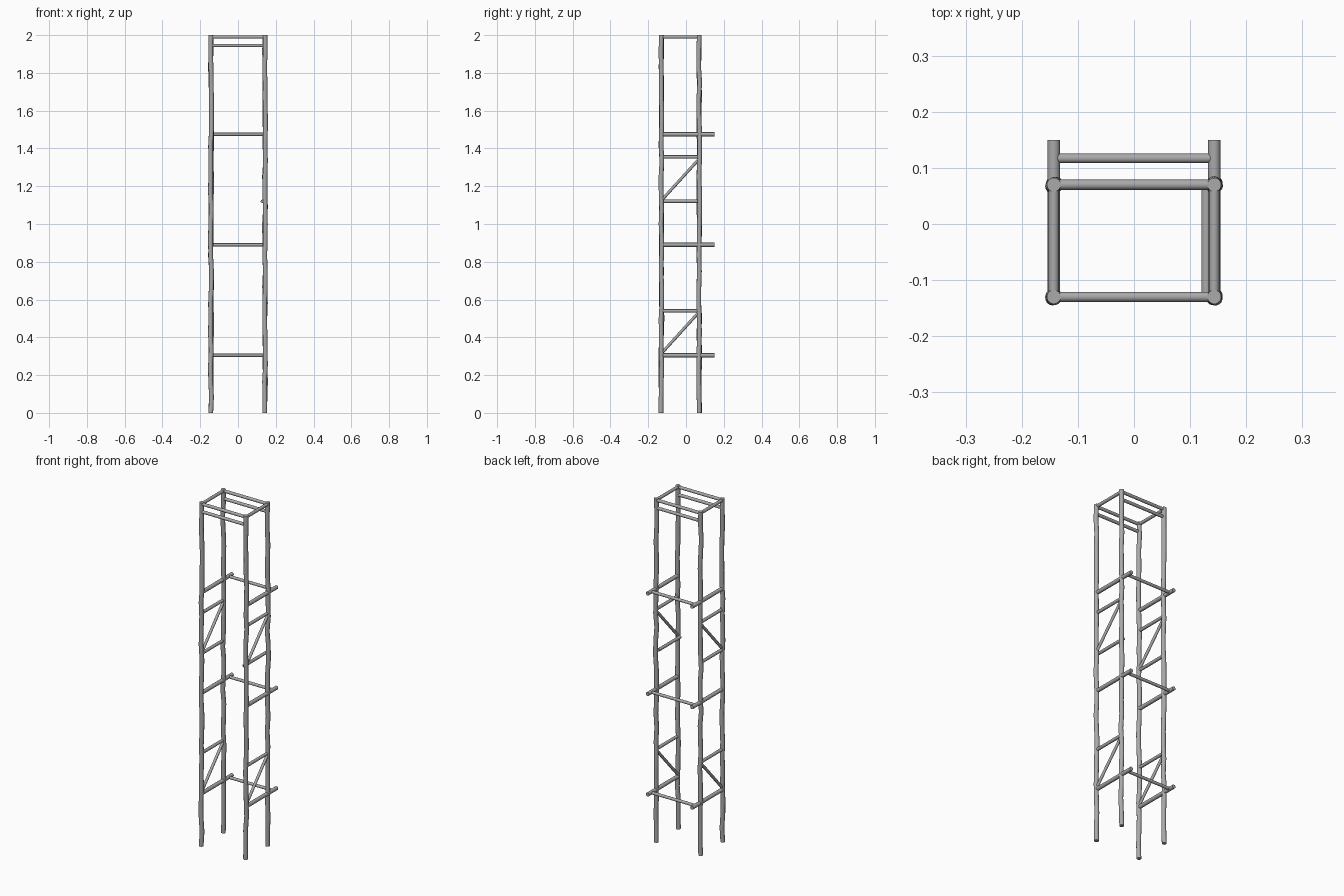
import bpy, bmesh, math, random
from mathutils import Vector

if "Cube" in bpy.data.objects:
    bpy.data.objects.remove(bpy.data.objects["Cube"], do_unlink=True)
random.seed(4)

steel = bpy.data.materials.new("grey_steel")
steel.use_nodes = True
GREY = (0.4, 0.4, 0.4, 1)
steel.diffuse_color = GREY
steel.node_tree.nodes["Principled BSDF"].inputs["Base Color"].default_value = GREY

X, FRONT, BACK, RAIL_END = 0.143, -0.13, 0.07, 0.15
TOP, SIDES = 1.99, 16


def tube(name, points, radius):
    """Capped round tube through a list of points."""
    points = [Vector(p) for p in points]
    turn = (points[-1] - points[0]).to_track_quat('Z', 'Y')
    bm = bmesh.new()
    rings = []
    for p in points:
        ring = []
        for i in range(SIDES):
            a = math.tau * i / SIDES
            offset = Vector((math.cos(a), math.sin(a), 0)) * radius
            ring.append(bm.verts.new(p + turn @ offset))
        rings.append(ring)
    for low, high in zip(rings, rings[1:]):
        for i in range(SIDES):
            j = (i + 1) % SIDES
            bm.faces.new((low[i], low[j], high[j], high[i]))
    bm.faces.new(rings[0][::-1])
    bm.faces.new(rings[-1])
    mesh = bpy.data.meshes.new(name)
    bm.to_mesh(mesh)
    bm.free()
    mesh.materials.append(steel)
    obj = bpy.data.objects.new(name, mesh)
    bpy.context.collection.objects.link(obj)
    bpy.ops.object.select_all(action='DESELECT')
    obj.select_set(True)
    bpy.context.view_layer.objects.active = obj
    bpy.ops.object.shade_smooth_by_angle(angle=math.radians(40))
    return obj


def post(name, x, y):
    """Upright pole with slight hand-worn waviness."""
    steps, wave = 24, 0.003
    points = []
    for i in range(steps + 1):
        amount = wave if i < steps else 0
        points.append((x + random.uniform(-amount, amount),
                       y + random.uniform(-amount, amount), 2 * i / steps))
    tube(name, points, 0.0125)


for side, x in (("left", X), ("right", -X)):
    # Corner posts
    post(f"{side}_front_post", x, FRONT)
    post(f"{side}_back_post", x, BACK)
    # Rails running past the back posts
    for level, z in (("lower", 0.305), ("middle", 0.89), ("upper", 1.475)):
        tube(f"{side}_{level}_rail", [(x, FRONT, z), (x, RAIL_END, z)], 0.011)
    # Short side rungs, one of them set slightly inward
    for level, z in (("lower", 0.54), ("middle", 1.12), ("upper", 1.355)):
        rung_x = 0.129 if side == "left" and level == "middle" else x
        tube(f"{side}_{level}_rung", [(rung_x, FRONT, z), (rung_x, BACK, z)], 0.009)
    tube(f"{side}_top_rung", [(x, FRONT, TOP), (x, BACK, TOP)], 0.009)
    # Diagonal braces
    for level, z in (("lower", 0.315), ("upper", 1.125)):
        tube(f"{side}_{level}_brace", [(x, FRONT, z), (x, BACK, z + 0.22)], 0.008)

# Crossbars resting on the rail ends
for level, z in (("lower", 0.305), ("middle", 0.89), ("upper", 1.475)):
    tube(f"{level}_crossbar", [(-X, 0.117, z), (X, 0.117, z)], 0.0085)

# Paired bars at the top, front and back
for end, y in (("front", FRONT), ("back", BACK)):
    for level, z in (("top", TOP), ("under", 1.945)):
        tube(f"{end}_{level}_bar", [(-X, y, z), (X, y, z)], 0.009)
